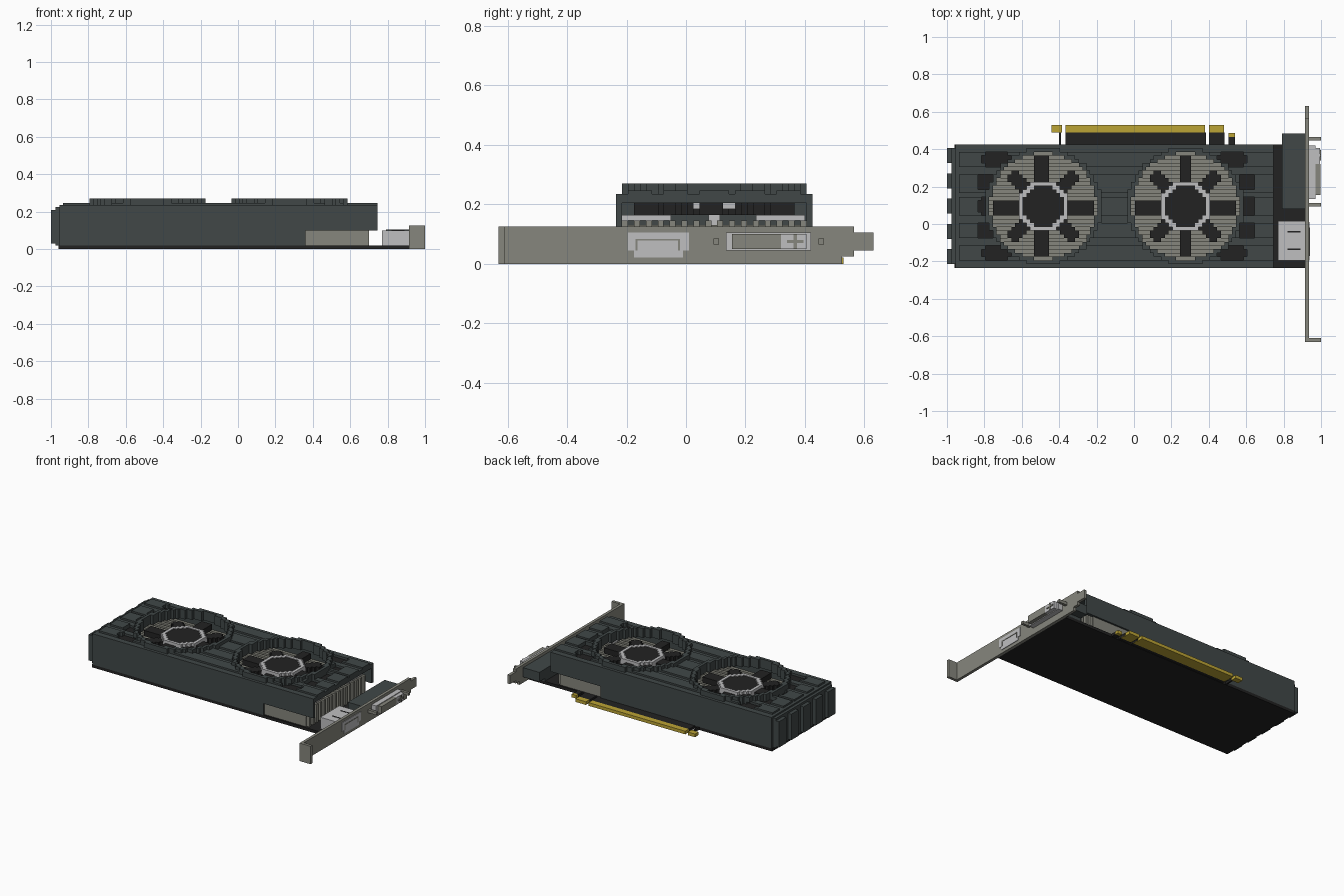
import bpy, bmesh, math
from mathutils import Vector

cube = bpy.data.objects.get("Cube")
if cube:
    bpy.data.objects.remove(cube, do_unlink=True)


def material(name, r, g, b):
    m = bpy.data.materials.new(name)
    m.use_nodes = True
    m.diffuse_color = (r, g, b, 1)
    bsdf = m.node_tree.nodes["Principled BSDF"]
    bsdf.inputs["Base Color"].default_value = (r, g, b, 1)
    bsdf.inputs["Roughness"].default_value = 0.8
    return m


SLATE = material("slate", 0.052, 0.064, 0.064)
BLACK = material("near black", 0.016, 0.016, 0.016)
GREY = material("warm grey", 0.24, 0.24, 0.205)
LIGHT = material("light grey", 0.52, 0.52, 0.53)
GOLD = material("gold", 0.50, 0.37, 0.035)

U = 0.02                      # block size
X0, X1, Y0, Y1 = -0.955, 0.745, -0.235, 0.425
CY = 0.095
FANS = (-0.485, 0.275)


def boxes(name, mat, spans):
    """One object from (x0, x1, y0, y1, z0, z1) boxes."""
    bm = bmesh.new()
    for x0, x1, y0, y1, z0, z1 in spans:
        verts = bmesh.ops.create_cube(bm, size=1)["verts"]
        for v in verts:
            v.co = Vector((x0 if v.co.x < 0 else x1,
                           y0 if v.co.y < 0 else y1,
                           z0 if v.co.z < 0 else z1))
    me = bpy.data.meshes.new(name)
    bm.to_mesh(me)
    bm.free()
    me.materials.append(mat)
    ob = bpy.data.objects.new(name, me)
    bpy.context.collection.objects.link(ob)
    return ob


def layer(name, mat, inside, z0, z1):
    """Blocky slab filling every grid cell where inside(x, y) holds."""
    spans = []
    nx, ny = round((X1 - X0) / U), round((Y1 - Y0) / U)
    for j in range(ny):
        y, start = Y0 + U * j, None
        for i in range(nx + 1):
            x = X0 + U * i
            full = i < nx and inside(x + U / 2, y + U / 2)
            if full and start is None:
                start = x
            elif not full and start is not None:
                spans.append((start, x, y, y + U, z0, z1))
                start = None
    return boxes(name, mat, spans)


def radius(x, y):
    return min(math.hypot(x - fx, y - CY) for fx in FANS)


def in_vent(x, y):
    for k in range(-2, 3):
        w = 0.075 if abs(k) == 2 else 0.045
        for side, fx in zip((-1, 1), FANS):
            reach = 0.25 if abs(k) == 2 else 0.31 if side < 0 else 0.335
            dx, dy = x - fx - side * reach, y - CY - k * 0.125
            if (dx / w) ** 4 + (dy / 0.042) ** 4 < 1:
                return radius(x, y) > 0.305
    return False


def on_rib(y):
    return abs((y - CY + 0.0625) % 0.125 - 0.0625) < 0.045


# circuit board and edge connector
tongues = [(-0.40, -0.39), (-0.365, 0.385), (0.40, 0.485), (0.505, 0.54)]
boxes("circuit_board", BLACK, [(-0.96, 0.915, Y0, Y1, 0, 0.02)]
      + [(a, b, Y1, 0.49 if b < 0.5 else 0.465, 0.002, 0.02) for a, b in tongues])
boxes("edge_contacts", GOLD, [(-0.44, -0.385, 0.49, 0.53, 0, 0.022),
                              (-0.365, 0.38, 0.49, 0.53, 0, 0.022),
                              (0.40, 0.48, 0.49, 0.53, 0, 0.022),
                              (0.505, 0.54, 0.465, 0.487, 0, 0.022)])
boxes("contact_undersides", GOLD,
      [(a, b, 0.45, 0.49, 0, 0.002) for a, b in tongues[1:3]])

# shroud walls, with side openings near the rear end
walls = []
for y in (Y0, Y1 - U):
    walls += [(X0, 0.36, y, y + U, 0.02, 0.23), (0.36, X1, y, y + U, 0.10, 0.23)]
walls += [(X0 - U, X0 + U, Y0 + U, Y1 - U, 0.02, 0.225)]
boxes("shroud_walls", SLATE, walls)
boxes("end_ribs", SLATE, [(-1, -0.975, CY + k * 0.135 - 0.04, CY + k * 0.135 + 0.04,
                           0.03, 0.21) for k in range(-2, 3)])

# shroud top, ribs, vents and fan rims
layer("shroud_top", SLATE, lambda x, y: radius(x, y) > 0.285 and not in_vent(x, y),
      0.205, 0.235)
layer("shroud_ribs", SLATE,
      lambda x, y: radius(x, y) > 0.285 and not in_vent(x, y) and on_rib(y)
      and abs(y - CY) < 0.31 and x > X0 + U, 0.235, 0.247)
layer("vent_slots", BLACK, in_vent, 0.205, 0.22)
layer("fan_rims", SLATE, lambda x, y: 0.285 < radius(x, y) < 0.312, 0.235, 0.27)

# heat sink with alternating fins
boxes("heat_sink_base", GREY, [(-0.93, 0.68, Y0 + 0.012, Y1 - 0.012, 0.02, 0.10)])
boxes("heat_sink_fins", GREY, [(-0.93, 0.70, Y0 + U * j, Y0 + U * (j + 1), 0.02, 0.145)
                               for j in range(1, 32, 2)])
boxes("heat_sink_troughs", GREY, [(-0.93, 0.68, Y0 + U * j, Y0 + U * (j + 1), 0.09, 0.13)
                                  for j in range(2, 32, 2)])
boxes("heat_sink_strips", LIGHT, [(0.60, 0.68, CY + a, CY + b, 0.145, 0.165)
                                  for a, b in ((-0.315, -0.145), (0.14, 0.305))])


# fans
def on_blade(x, y):
    r = radius(x, y)
    fx = min(FANS, key=lambda f: abs(x - f))
    dx, dy = abs(x - fx), abs(y - CY)
    straight = min(dx, dy) < 0.04
    diagonal = abs(dx - dy) / math.sqrt(2) < 0.034 and r < 0.25
    return 0.12 < r < 0.275 and (straight or diagonal)


layer("fan_blades", BLACK, on_blade, 0.165, 0.205)
layer("fan_hubs", BLACK, lambda x, y: radius(x, y) < 0.108, 0.165, 0.22)
layer("hub_rings", LIGHT, lambda x, y: 0.108 < radius(x, y) < 0.135, 0.185, 0.225)
boxes("fan_motors", LIGHT, [(fx - U, fx + U, CY - U, CY + U, 0.13, 0.185)
                            for fx in FANS])

# mounting bracket
B0, B1 = 0.915, 0.935
boxes("mounting_bracket", GREY, [(B0, B1, -0.63, 0.525, 0, 0.125),
                                 (B0, B1, 0.525, 0.565, 0.025, 0.125),
                                 (B0, B1, 0.565, 0.63, 0.045, 0.105),
                                 (B1, 1.0, -0.63, -0.61, 0, 0.125)])

# small video port: inner housing, stepped face plate, slot
boxes("small_port_housing", LIGHT, [(0.77, B0, -0.195, 0.015, 0.02, 0.10)])
boxes("small_port_marks", BLACK, [(0.82, 0.89, y, y + 0.008, 0.10, 0.102)
                                  for y in (-0.14, -0.045)])
boxes("small_port_face", LIGHT, [(B1, B1 + 0.004, -0.195, 0.01, 0.045, 0.105),
                                 (B1, B1 + 0.004, -0.175, -0.01, 0.022, 0.045)])
boxes("small_port_slot", GREY, [(B1, B1 + 0.006, -0.17, -0.02, 0.078, 0.084),
                                (B1, B1 + 0.006, -0.17, -0.163, 0.045, 0.078),
                                (B1, B1 + 0.006, -0.027, -0.02, 0.045, 0.078)])

# large video port: inner housing, shell, socket, cross pin, screw posts
boxes("large_port_housing", SLATE, [(0.79, B0, 0.08, Y1, 0.02, 0.105),
                                    (0.79, B0, Y1, 0.485, 0.04, 0.105)])
boxes("large_port_shell", LIGHT, [(B1, 0.97, 0.135, 0.42, 0.045, 0.105),
                                  (0.97, 0.995, 0.32, 0.405, 0.05, 0.10)])
boxes("large_port_socket", GREY, [(0.97, 0.997, 0.155, 0.32, 0.05, 0.10)])
boxes("cross_pin", GREY, [(0.995, 1.0, 0.34, 0.395, 0.07, 0.08),
                          (0.995, 1.0, 0.362, 0.373, 0.05, 0.10)])
boxes("screw_posts", GREY, [(B1, 1.0, y - 0.009, y + 0.009, 0.065, 0.085)
                            for y in (0.102, 0.455)])
